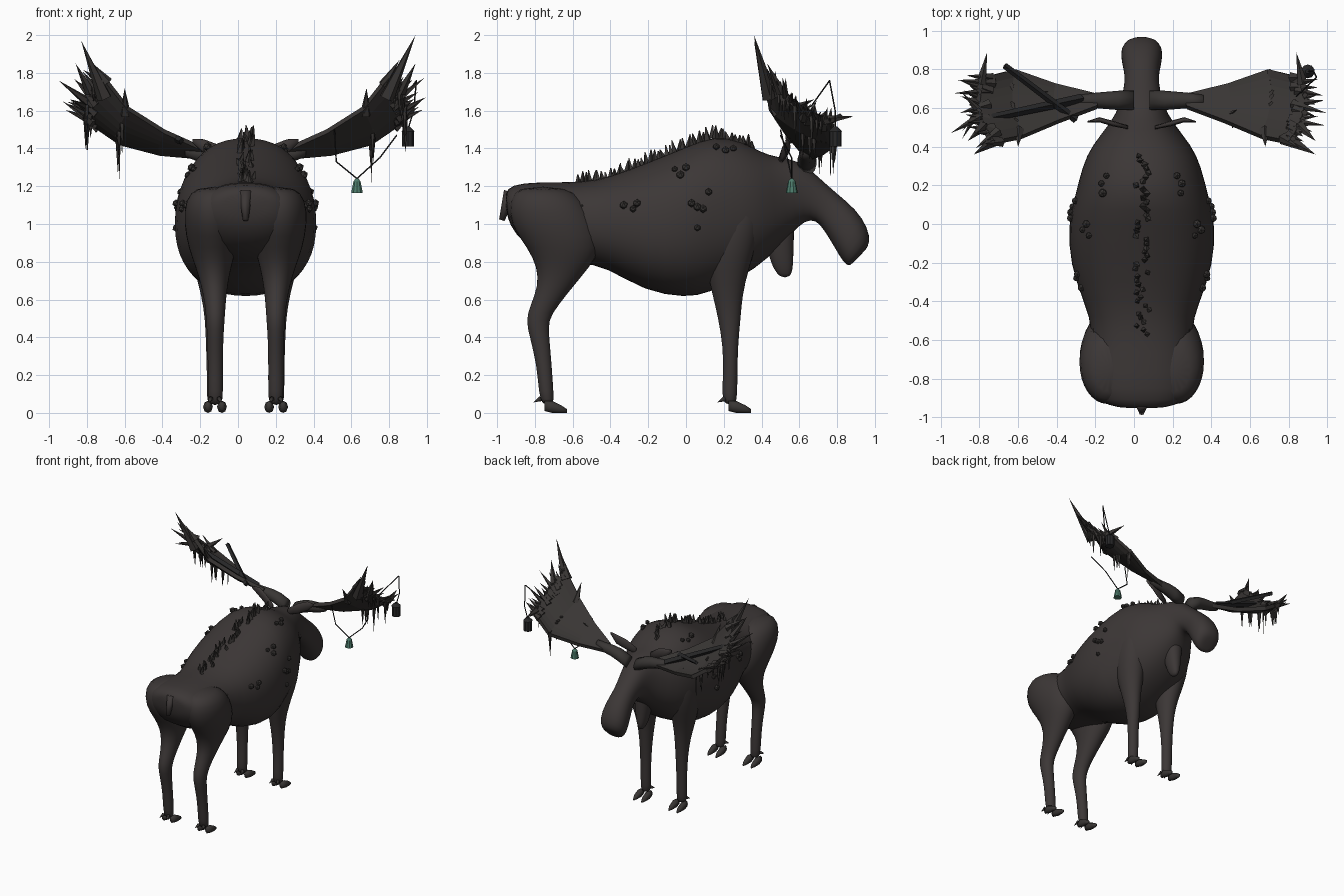
import bpy, bmesh, random
from math import sin, cos, pi
from mathutils import Vector
from mathutils.bvhtree import BVHTree

random.seed(4)
if "Cube" in bpy.data.objects:
    bpy.data.objects.remove(bpy.data.objects["Cube"])
MID = 0.04  # centre line of the animal


def material(name, rgb):
    m = bpy.data.materials.new(name)
    m.use_nodes = True
    m.diffuse_color = (*rgb, 1)
    m.node_tree.nodes["Principled BSDF"].inputs["Base Color"].default_value = (*rgb, 1)
    return m


HIDE = material("dark hide", (0.045, 0.038, 0.037))
HORN = material("dark horn", (0.040, 0.036, 0.034))
IRON = material("black iron", (0.020, 0.020, 0.021))
GREEN = material("green patina", (0.075, 0.20, 0.15))


def P(side, x, y, z):
    return Vector((MID + side * x, y, z))


def finish(bm, name, mat, smooth=True, subdiv=0):
    bmesh.ops.recalc_face_normals(bm, faces=bm.faces)
    me = bpy.data.meshes.new(name)
    bm.to_mesh(me)
    bm.free()
    ob = bpy.data.objects.new(name, me)
    bpy.context.collection.objects.link(ob)
    me.materials.append(mat)
    for p in me.polygons:
        p.use_smooth = smooth
    if subdiv:
        ob.modifiers.new("smooth", "SUBSURF").levels = subdiv
        ob.modifiers["smooth"].render_levels = subdiv
    return ob


def loft(bm, rings, n=20, power=0.9):
    """Skin a list of (centre, axis, axis) rounded sections."""
    def f(v):
        return abs(v) ** power * (1 if v > 0 else -1)
    loops = [[bm.verts.new(c + a * f(cos(2 * pi * i / n)) + b * f(sin(2 * pi * i / n)))
              for i in range(n)] for c, a, b in rings]
    for u, v in zip(loops, loops[1:]):
        for i in range(n):
            j = (i + 1) % n
            bm.faces.new((u[i], u[j], v[j], v[i]))
    bm.faces.new(loops[0])
    bm.faces.new(loops[-1])


def spike(bm, a, b, r1, r2=0.0, n=5):
    a, b = Vector(a), Vector(b)
    q = (b - a).to_track_quat('Z', 'Y').to_matrix().to_4x4()
    q.translation = (a + b) / 2
    bmesh.ops.create_cone(bm, cap_ends=True, segments=n, radius1=r1, radius2=r2,
                          depth=(b - a).length, matrix=q)


def sagittal(rows):
    """Sections from top (y, z), bottom (y, z) and half width."""
    return [(Vector((MID, (yt + yb) / 2, (zt + zb) / 2)), Vector((w, 0, 0)),
             Vector((0, (yt - yb) / 2, (zt - zb) / 2))) for yt, zt, yb, zb, w in rows]


# body, neck and head in one skin
bm = bmesh.new()
loft(bm, sagittal([
    (-.96, 1.16, -.95, 1.04, .12), (-.93, 1.21, -.91, .95, .23), (-.78, 1.225, -.8, .84, .28),
    (-.55, 1.22, -.55, .79, .25), (-.4, 1.25, -.42, .77, .3), (-.2, 1.33, -.22, .64, .375),
    (0, 1.41, 0, .605, .385), (.15, 1.475, .12, .63, .35), (.3, 1.44, .3, .72, .31),
    (.4, 1.38, .42, .8, .26), (.48, 1.355, .56, .95, .16), (.6, 1.34, .63, 1.02, .115),
    (.7, 1.25, .69, 1.02, .095), (.8, 1.16, .73, .97, .085), (.9, 1.08, .79, .87, .105),
    (.965, .98, .83, .8, .11), (.975, .90, .86, .775, .085), (.95, .86, .88, .79, .03)]), 24, .88)
tree = BVHTree.FromBMesh(bm)
finish(bm, "body_and_head", HIDE, subdiv=1)

# dewlap under the throat
bm = bmesh.new()
loft(bm, [(Vector((MID, y, z)), Vector((w, 0, 0)), Vector((0, h, 0))) for z, y, h, w in
          [(1.1, .5, .08, .08), (.95, .49, .085, .07), (.82, .505, .065, .05),
           (.76, .515, .053, .035), (.715, .525, .025, .015)]], 12)
finish(bm, "dewlap", HIDE, subdiv=1)

# tail
bm = bmesh.new()
spike(bm, (MID, -.93, 1.17), (MID, -.975, 1.02), .035, .015, 8)
finish(bm, "tail", HIDE)

# legs: height, y centre, y half, x centre, x half
hind = [(1.2, -.76, .13, .16, .10), (1.13, -.74, .2, .18, .145), (1.0, -.7, .24, .18, .15),
        (.87, -.64, .2, .175, .13), (.77, -.65, .14, .17, .095), (.67, -.69, .095, .165, .07),
        (.57, -.75, .075, .16, .055), (.49, -.79, .06, .16, .05), (.4, -.775, .052, .16, .043),
        (.25, -.75, .04, .16, .04), (.1, -.74, .04, .16, .042), (.04, -.73, .03, .16, .035)]
fore = [(1.22, .28, .07, .2, .06), (1.08, .28, .13, .21, .1), (.9, .24, .14, .2, .11),
        (.75, .22, .11, .18, .09), (.62, .22, .08, .17, .065), (.5, .23, .06, .165, .05),
        (.35, .235, .04, .165, .045), (.2, .235, .038, .165, .04),
        (.1, .23, .042, .165, .042), (.04, .235, .03, .165, .035)]
for side, word in ((1, "left"), (-1, "right")):
    for rows, part, foot in ((hind, "hind", -.74), (fore, "front", .235)):
        bm = bmesh.new()
        loft(bm, [(P(side, x, y, z), Vector((xh, 0, 0)), Vector((0, yh, 0)))
                  for z, y, yh, x, xh in rows], 16, 1)
        finish(bm, f"{word}_{part}_leg", HIDE, subdiv=1)
        # cloven toes and dewclaws
        bm = bmesh.new()
        for off in (-.037, .037):
            loft(bm, [(P(side, .162 + off, foot + y, z), Vector((w, 0, 0)), Vector((0, 0, h)))
                      for y, z, w, h in [(-.01, .036, .016, .026), (.03, .032, .026, .032),
                                         (.08, .02, .02, .02), (.11, .01, .006, .01)]], 8, 1)
            spike(bm, P(side, .162 + off * .6, foot - .03, .075),
                  P(side, .162 + off * .9, foot - .07, .055), .014, 0, 6)
        finish(bm, f"{word}_{part}_hoof", HORN)

    # ear
    bm = bmesh.new()
    loft(bm, [(P(side, x, y, z), Vector((0, .012 * w, 0)), Vector((0, 0, .035 * w)))
              for x, y, z, w in [(.07, .5, 1.34, .8), (.15, .52, 1.38, 1.2),
                                 (.22, .54, 1.41, 1.1), (.28, .53, 1.44, .3)]], 8, 1)
    finish(bm, f"{word}_ear", HIDE)

    # antler beam
    bm = bmesh.new()
    loft(bm, [(P(side, x, .64, z), Vector((0, r, 0)), Vector((0, 0, r)))
              for x, z, r in [(.04, 1.31, .05), (.12, 1.345, .05), (.18, 1.36, .045),
                              (.26, 1.37, .038), (.32, 1.385, .03)]], 10, 1)
    finish(bm, f"{word}_antler_beam", HORN)

    # antler palm: a dished fan between a low front edge and a high rear edge
    front = [(.23, .67, 1.355), (.45, .725, 1.375), (.66, .8, 1.43), (.82, .76, 1.54)]
    rear = [(.23, .605, 1.40), (.43, .53, 1.49), (.62, .45, 1.61), (.77, .42, 1.80)]
    cols = 8

    def palm(i, t):
        a, b = P(side, *front[i]), P(side, *rear[i])
        sag = Vector((side * .05, 0, -.05)) * (4 * t * (1 - t)) * i / 3
        return a.lerp(b, t) + sag
    bm = bmesh.new()
    grid = [[bm.verts.new(palm(i, j / cols)) for j in range(cols + 1)] for i in range(4)]
    for i in range(3):
        for j in range(cols):
            bm.faces.new((grid[i][j], grid[i][j + 1], grid[i + 1][j + 1], grid[i + 1][j]))
    ob = finish(bm, f"{word}_antler_palm", HORN, False)
    mod = ob.modifiers.new("thickness", "SOLIDIFY")
    mod.thickness, mod.offset = .03, 0

    # tines along the outer edge
    bm = bmesh.new()
    root = P(side, .3, .62, 1.38)
    for k in range(14):
        t = k / 13
        a = palm(3, t)
        d = (a - root).normalized() + Vector((side * random.uniform(-.25, .2),
                                              random.uniform(-.3, .3), random.uniform(-.1, .4)))
        spike(bm, a - d * .06, a + d * random.uniform(.05, .13), .028)
    tip = P(side, .9 if side > 0 else .87, .36, 2.0 if side > 0 else 1.97)
    spike(bm, palm(3, .93) - Vector((side * .04, 0, .1)), tip, .042)
    spike(bm, palm(3, .75), P(side, .9, .43, 1.85), .03)
    spike(bm, palm(3, .1), P(side, .8, .89, 1.57), .028)
    spike(bm, palm(2, .9), P(side, .64, .4, 1.72), .03)
    if side < 0:
        spike(bm, palm(3, .6), P(side, .99, .47, 1.76), .025)
        for y in (.44, .48, .68):
            spike(bm, palm(3, .5), P(side, .93, y, 1.66), .02)
    # splinters standing on the palm
    for k in range(12):
        a = palm(random.choice((1, 2, 2, 3)), random.uniform(.15, .9))
        spike(bm, a, a + Vector((side * .05, random.uniform(-.03, .03), .035)), .017, 0, 4)
    finish(bm, f"{word}_antler_tines", HORN, False)

    # icicle shaped moss hanging from the palm
    bm = bmesh.new()
    for k in range(20):
        a = palm(random.choice((2, 3, 3)), random.uniform(0, .95))
        spike(bm, a + Vector((0, 0, .02)), a - Vector((0, 0, random.uniform(.08, .2))), .016)
    spike(bm, palm(2, .1), palm(2, .1) - Vector((0, 0, .22)), .007)
    finish(bm, f"{word}_hanging_moss", HORN, False)

# broken shafts caught in the right antler
bm = bmesh.new()
spike(bm, (-.67, .82, 1.57), (-.30, .54, 1.44), .016, .02, 4)
spike(bm, (-.74, .55, 1.62), (-.27, .65, 1.40), .02, .025, 4)
finish(bm, "caught_shafts", IRON, False)

# spine ridge of small paired spikes
bm = bmesh.new()
for k in range(44):
    y = -.57 + .92 * k / 43
    x = MID + random.uniform(-.035, .035)
    hit = tree.ray_cast(Vector((x, y, 3)), Vector((0, 0, -1)))[0]
    up = Vector((random.uniform(-.02, .02), random.uniform(-.02, .01), random.uniform(.03, .06)))
    spike(bm, hit - Vector((0, 0, .015)), hit + up, .02, .003, 4)
finish(bm, "spine_ridge", HORN, False)

# clustered growths on both flanks
bm = bmesh.new()
spots = [(-.55, 1.09), (-.57, 1.07), (-.26, 1.11), (-.33, 1.1), (-.28, 1.08), (.03, 1.11),
         (.06, 1.09), (.09, 1.08), (.12, 1.17), (.06, .98), (-.06, 1.29), (0, 1.3),
         (-.03, 1.26), (.16, 1.41), (.21, 1.39), (.25, 1.4)]
for side in (1, -1):
    for y, z in spots:
        hit = tree.ray_cast(Vector((2 * side, y, z)), Vector((-side, 0, 0)))[0]
        new = bmesh.ops.create_icosphere(bm, subdivisions=1, radius=random.uniform(.017, .024))
        bmesh.ops.translate(bm, verts=new["verts"], vec=hit)
finish(bm, "flank_growths", HORN, False)

# cords, bell and lantern on the left antler
bm = bmesh.new()
path = [(.51, .5, 1.50), (.52, .54, 1.33), (.63, .56, 1.24), (.75, .56, 1.35), (.84, .5, 1.47)]
loop = [(.84, .66, 1.62), (.945, .76, 1.76), (.93, .79, 1.6), (.9, .79, 1.5)]
for line in (path, loop):
    for a, b in zip(line, line[1:]):
        spike(bm, a, b, .004, .004)
finish(bm, "cords", IRON, False)

bm = bmesh.new()
spike(bm, (.63, .56, 1.165), (.63, .56, 1.225), .032, .02, 10)
spike(bm, (.63, .56, 1.225), (.63, .56, 1.24), .02, .008, 10)
finish(bm, "bell", GREEN, False)

bm = bmesh.new()
spike(bm, (.9, .79, 1.41), (.9, .79, 1.49), .034, .034, 10)
spike(bm, (.9, .79, 1.49), (.9, .79, 1.515), .036, .012, 10)
finish(bm, "lantern", IRON, False)
